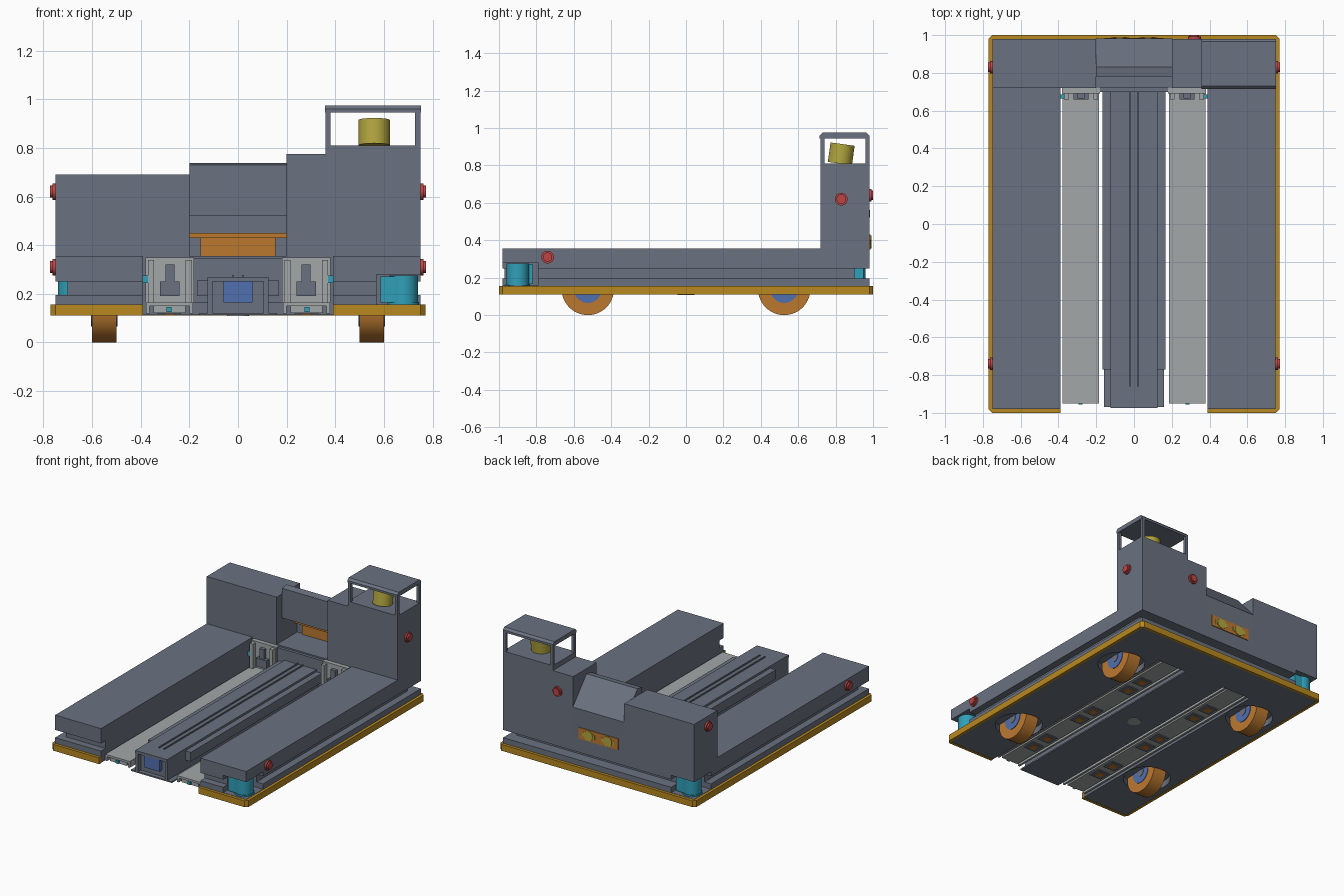
import bpy, bmesh, math
from mathutils import Matrix

cube = bpy.data.objects.get("Cube")
if cube:
    bpy.data.objects.remove(cube, do_unlink=True)


def material(name, r, g, b):
    m = bpy.data.materials.new(name)
    m.use_nodes = True
    m.diffuse_color = (r, g, b, 1)
    node = next(n for n in m.node_tree.nodes if n.type == 'BSDF_PRINCIPLED')
    node.inputs["Base Color"].default_value = (r, g, b, 1)
    return m


GREY = material("slate grey", .147, .168, .216)
LIGHT = material("light grey", .36, .39, .39)
RIM = material("bumper yellow", .48, .25, .015)
ORANGE = material("orange", .50, .19, .03)
BLUE = material("blue", .08, .16, .43)
CYAN = material("cyan", .03, .35, .48)
RED = material("red", .50, .06, .06)
LEMON = material("sensor yellow", .45, .38, .05)


def finish(name, bm, mat):
    bmesh.ops.recalc_face_normals(bm, faces=bm.faces)
    me = bpy.data.meshes.new(name)
    bm.to_mesh(me)
    bm.free()
    me.materials.append(mat)
    ob = bpy.data.objects.new(name, me)
    bpy.context.collection.objects.link(ob)
    return ob


def prism(name, pts, lo, hi, mat, axis='z'):
    """Extrude a closed outline along one axis."""
    place = {'z': lambda a, b, t: (a, b, t), 'x': lambda a, b, t: (t, a, b),
             'y': lambda a, b, t: (a, t, b)}[axis]
    bm = bmesh.new()
    low = [bm.verts.new(place(a, b, lo)) for a, b in pts]
    high = [bm.verts.new(place(a, b, hi)) for a, b in pts]
    bm.faces.new(low)
    bm.faces.new(high)
    for i in range(len(pts)):
        j = (i + 1) % len(pts)
        bm.faces.new((low[i], low[j], high[j], high[i]))
    return finish(name, bm, mat)


def box(name, x, y, z, mat):
    return prism(name, [(x[0], y[0]), (x[1], y[0]), (x[1], y[1]), (x[0], y[1])], z[0], z[1], mat)


def cylinder(name, centre, radius, depth, mat, axis='z', tilt=0, top=None, sides=40):
    turn = {'z': Matrix.Rotation(tilt, 4, 'X'), 'x': Matrix.Rotation(math.pi / 2, 4, 'Y'),
            'y': Matrix.Rotation(-math.pi / 2, 4, 'X')}[axis]
    bm = bmesh.new()
    bmesh.ops.create_cone(bm, cap_ends=True, segments=sides, radius1=radius,
                          radius2=radius if top is None else top, depth=depth,
                          matrix=Matrix.Translation(centre) @ turn)
    ob = finish(name, bm, mat)
    bpy.ops.object.select_all(action='DESELECT')
    ob.select_set(True)
    bpy.context.view_layer.objects.active = ob
    bpy.ops.object.shade_smooth_by_angle()
    return ob


def u_shape(side=.75, front=-.98, back=.98, inner=.39, notched=False):
    """U-shaped plan; two opposite corners may be notched for scanners."""
    fr = [(.57, front), (.57, -.79), (side, -.79)] if notched else [(side, front)]
    bk = [(-.57, back), (-.57, .79), (-side, .79)] if notched else [(-side, back)]
    return ([(-side, front), (-inner, front), (-inner, .72), (inner, .72), (inner, front)]
            + fr + [(side, back)] + bk)


# Base plate with wheel wells, and bumper rim
base = prism("base_plate", u_shape(), .112, .157, GREY)
for x in (-.55, .55):
    for y in (-.525, .525):
        cutter = cylinder("well_cutter", (x, y, .1), .155, .3, GREY)
        cutter.hide_render = True
        mod = base.modifiers.new("well", 'BOOLEAN')
        mod.operation, mod.object = 'DIFFERENCE', cutter
        bpy.context.view_layer.objects.active = base
        bpy.ops.object.modifier_apply(modifier=mod.name)
        bpy.data.objects.remove(cutter, do_unlink=True)
half = [(.39, -1), (.75, -1), (.77, -.98), (.77, .98), (.75, 1)]
inside = [(-.39, -.98), (-.75, -.98), (-.75, .98), (.75, .98), (.75, -.98), (.39, -.98)]
prism("bumper_rim", half + [(-x, y) for x, y in reversed(half)] + inside, .11, .155, RIM)

# Body layers with a scanning slot between them
prism("lower_body", u_shape(notched=True), .157, .195, GREY)
prism("slot_core", u_shape(side=.70, front=-.93, back=.90, notched=True), .195, .25, GREY)
prism("upper_body", u_shape(notched=True), .25, .28, GREY)
prism("arm_tops", u_shape(), .28, .355, GREY)

# Rear housing
box("rear_cabinet", (-.75, -.2), (.72, .98), (.355, .69), GREY)
prism("tower", [(.2, .355), (.75, .355), (.75, .81), (.36, .81), (.36, .775), (.2, .775)],
      .72, .98, GREY, 'y')
prism("sloped_panel", [(.78, .52), (.78, .73), (.83, .738), (.983, .56), (.98, .355),
                       (.95, .355), (.95, .52)], -.2, .2, GREY, 'x')
box("rear_display", (-.155, .155), (.94, .986), (.35, .43), ORANGE)
box("display_ledge", (-.2, .2), (.92, .95), (.43, .45), ORANGE)
for s in (-1, 1):
    cylinder("rear_lamp", (s * .075, .987, .39), .035, .008, LEMON, 'y')
    box("lamp_bar", (s * .075 - .05, s * .075 + .05), (.984, .988), (.375, .405), LEMON)

# Sensor cage on the tower
for x in ((.36, .38), (.728, .75)):
    for y in ((.72, .74), (.96, .98)):
        box("cage_post", x, y, (.81, .95), GREY)
prism("cage_roof", [(.715, .945), (.715, .96), (.73, .975), (.965, .975), (.98, .96), (.98, .945)],
      .358, .752, GREY, 'x')
cylinder("top_sensor", (.56, .83, .862), .065, .105, LEMON, tilt=math.radians(-8))

# Corner scanners
for s in (1, -1):
    cylinder("corner_scanner", (s * .68, s * -.90, .22), .06, .11, CYAN)
    box("scanner_body", sorted((s * .585, s * .66)), sorted((s * -.95, s * -.82)), (.165, .272), CYAN)
    cylinder("scanner_foot", (s * .68, s * -.90, .162), .065, .01, CYAN)

# Stop buttons
spots = [(s * .755, y, z, 'x') for s in (-1, 1) for y, z in ((.83, .62), (-.74, .31))]
for x, y, z, axis in spots + [(.32, .985, .64, 'y')]:
    cylinder("stop_button_collar", (x, y, z), .034, .014, RED, axis, sides=24)
    out = (math.copysign(.011, x), 0) if axis == 'x' else (0, .008)
    cylinder("stop_button", (x + out[0], y + out[1], z), .025, .014, RED, axis, sides=24)

# Wheels
for x in (-.55, .55):
    for y in (-.525, .525):
        cylinder("wheel", (x, y, .14), .14, .1, ORANGE, 'x', sides=56)
        cylinder("wheel_hub", (x, y, .14), .075, .108, BLUE, 'x')
        cylinder("hub_cap", (x, y, .14), .03, .114, GREY, 'x')

# Fork channels with rear brackets and roller openings
for s in (-1, 1):
    def sbox(name, x, y, z, mat):
        return box(name, sorted((s * x[0], s * x[1])), y, z, mat)

    sbox("channel_deck", (.185, .378), (-.95, .72), (.15, .165), LIGHT)
    sbox("channel_inner_wall", (.185, .20), (-.95, .72), (.12, .15), LIGHT)
    sbox("channel_outer_wall", (.363, .378), (-.95, .72), (.12, .15), LIGHT)
    sbox("channel_core", (.215, .348), (-.94, .72), (.122, .15), LIGHT)
    sbox("channel_connector", (.273, .293), (-.955, -.93), (.126, .145), CYAN)
    sbox("bracket_plate", (.18, .38), (.69, .72), (.165, .35), LIGHT)
    for x in ((.19, .215), (.345, .37)):
        sbox("bracket_cheek", x, (.66, .69), (.165, .34), LIGHT)
    sbox("bracket_block", (.24, .32), (.66, .69), (.19, .25), GREY)
    sbox("bracket_stem", (.262, .298), (.665, .69), (.25, .32), GREY)
    sbox("bracket_sensor", (.37, .392), (.665, .685), (.245, .275), CYAN)
    for y in (-.62, -.15, .35):
        for dy in (-.07, .07):
            sbox("roller_frame", (.235, .33), (y + dy - .045, y + dy + .045), (.117, .122), GREY)
            sbox("roller", (.26, .305), (y + dy - .025, y + dy + .025), (.113, .118), ORANGE)

# Central beam with side rails and front block
box("beam_floor", (-.16, .16), (-.97, .72), (.112, .122), GREY)
box("beam_core", (-.115, .115), (-.94, .72), (.122, .25), GREY)
box("beam_top", (-.125, .125), (-.975, .72), (.25, .27), GREY)
box("front_block", (-.06, .06), (-.968, -.94), (.165, .25), BLUE)
for s in (-1, 1):
    box("beam_wall", sorted((s * .105, s * .125)), (-.97, .72), (.122, .25), GREY)
    box("side_rail", sorted((s * .125, s * .168)), (-.77, .72), (.19, .255), GREY)
    box("guide_strip", sorted((s * .016, s * .024)), (-.86, .72), (.27, .278), GREY)
box("beam_mount", (-.18, .18), (.70, .73), (.165, .345), GREY)
cylinder("underside_disc", (0, 0, .111), .045, .006, LIGHT)
